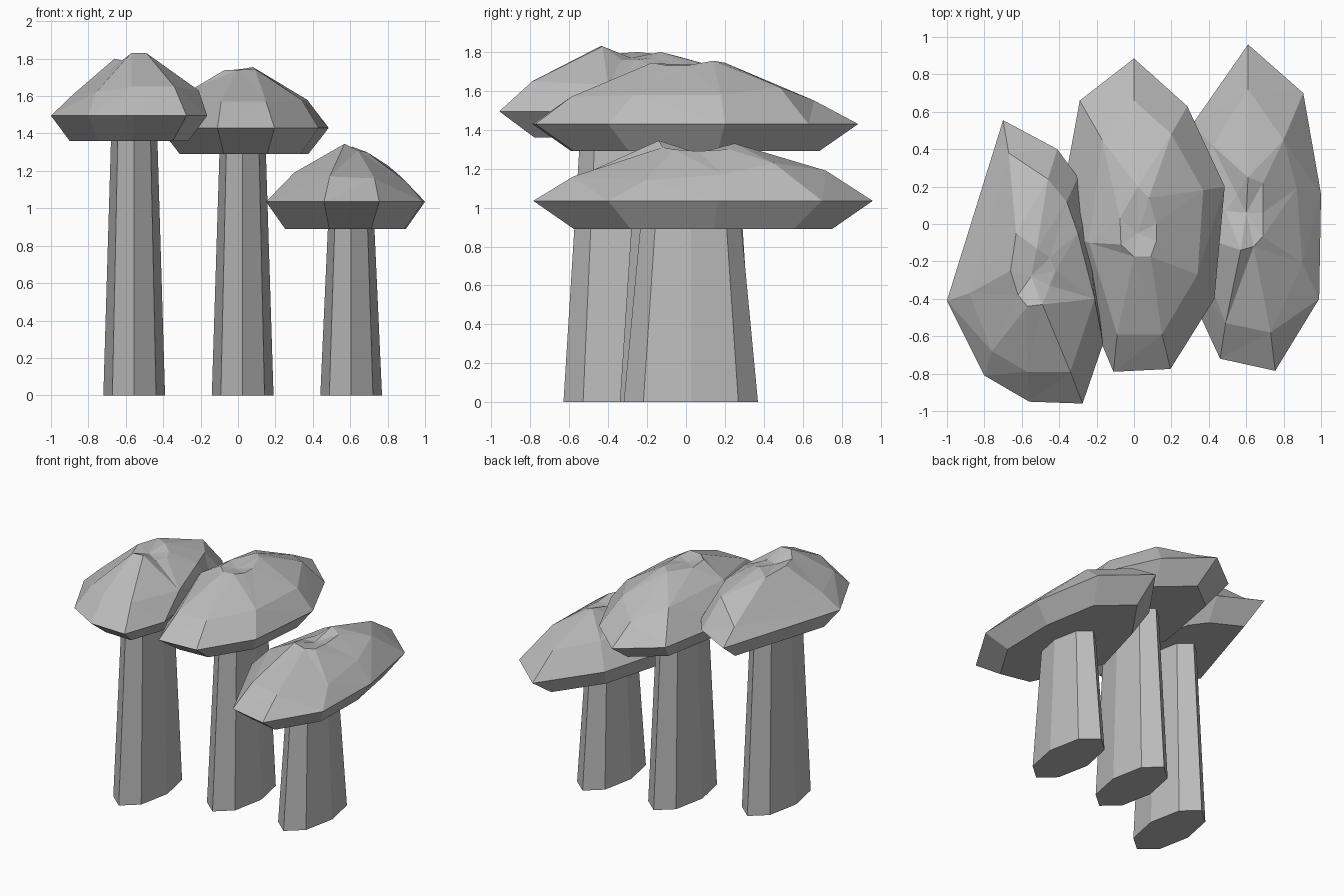
import bpy, bmesh, math

grey = bpy.data.materials.new("stone_grey")
grey.diffuse_color = (0.5, 0.5, 0.5, 1)


def loft(name, rings, tip=None):
    """Skin a stack of equal rings; flat bottom, top closed flat or to a tip."""
    bm = bmesh.new()
    loops = [[bm.verts.new(p) for p in ring] for ring in rings]
    n = len(loops[0])
    for lo, hi in zip(loops, loops[1:]):
        for i in range(n):
            j = (i + 1) % n
            bm.faces.new((lo[i], lo[j], hi[j], hi[i]))
    bm.faces.new(loops[0])
    if tip:
        t = bm.verts.new(tip)
        for i in range(n):
            bm.faces.new((loops[-1][i], loops[-1][(i + 1) % n], t))
        bmesh.ops.triangulate(bm, faces=[f for f in bm.faces if len(f.verts) == 4],
                              quad_method='SHORT_EDGE')
    else:
        bm.faces.new(loops[-1])
    bmesh.ops.recalc_face_normals(bm, faces=bm.faces)
    mesh = bpy.data.meshes.new(name)
    bm.to_mesh(mesh)
    bm.free()
    mesh.materials.append(grey)
    bpy.context.collection.objects.link(bpy.data.objects.new(name, mesh))


def stem(name, x, y, height):
    """Eight-sided tapered oval stem, reaching slightly into the cap."""
    def ring(z, s):
        return [(x + 0.165 * s * math.cos(a), y + 0.345 * s * math.sin(a), z)
                for a in (i * math.pi / 4 for i in range(8))]
    loft(name, [ring(0, 1), ring(height + 0.02, 0.75)])


def cap(name, bottom_z, rim_z, rim, shoulder, crown, tip):
    """Faceted cap: inset flat underside, wide rim, shoulder and dented crown."""
    xs, ys = zip(*rim)
    cx, cy = (min(xs) + max(xs)) / 2, (min(ys) + max(ys)) / 2
    under = [(cx + (x - cx) * 0.76, cy + (y - cy) * 0.76, bottom_z) for x, y in rim]
    loft(name, [under, [(x, y, rim_z) for x, y in rim], shoulder, crown], tip)


# Stems
stem("left_stem", -0.555, -0.285, 1.36)
stem("middle_stem", 0.025, 0.005, 1.29)
stem("right_stem", 0.605, 0.025, 0.89)

# Left cap
cap("left_cap", 1.36, 1.495,
    [(-.70, .555), (-.41, .40), (-.30, .25), (-.25, .03), (-.165, -.64),
     (-.275, -.96), (-.56, -.95), (-.80, -.81), (-1, -.41)],
    [(-.67, .38, 1.58), (-.46, .24, 1.70), (-.36, .12, 1.68), (-.30, -.05, 1.68),
     (-.21, -.40, 1.63), (-.34, -.79, 1.65), (-.57, -.79, 1.65),
     (-.76, -.68, 1.62), (-.88, -.37, 1.61)],
    [(-.63, -.05, 1.78), (-.52, -.13, 1.80), (-.45, -.18, 1.77), (-.42, -.25, 1.76),
     (-.45, -.33, 1.76), (-.49, -.43, 1.83), (-.57, -.44, 1.83),
     (-.62, -.38, 1.79), (-.66, -.25, 1.80)],
    (-.55, -.28, 1.77))

# Middle cap
cap("middle_cap", 1.29, 1.43,
    [(0, .885), (.285, .63), (.485, .20), (.43, -.40),
     (.195, -.775), (-.11, -.79), (-.42, -.05), (-.29, .66)],
    [(0, .66, 1.55), (.20, .48, 1.62), (.37, .18, 1.58), (.34, -.27, 1.58),
     (.15, -.59, 1.57), (-.09, -.59, 1.57), (-.24, -.10, 1.64), (-.17, .45, 1.62)],
    [(.02, .20, 1.745), (.08, .14, 1.755), (.12, 0, 1.73), (.12, -.09, 1.73),
     (.09, -.175, 1.745), (0, -.175, 1.74), (-.07, -.11, 1.74), (-.075, .03, 1.735)],
    (.02, -.05, 1.72))

# Right cap
cap("right_cap", 0.89, 1.035,
    [(.61, .96), (.905, .70), (1, .16), (.99, -.40),
     (.755, -.785), (.46, -.72), (.15, -.05), (.31, .53)],
    [(.61, .72, 1.19), (.80, .45, 1.23), (.87, .19, 1.17), (.90, -.21, 1.14),
     (.73, -.58, 1.16), (.49, -.53, 1.17), (.30, -.05, 1.19), (.42, .42, 1.20)],
    [(.61, .25, 1.33), (.69, .22, 1.30), (.69, .06, 1.29), (.69, -.065, 1.30),
     (.64, -.12, 1.31), (.57, -.14, 1.345), (.49, .07, 1.27), (.55, .16, 1.28)],
    (.60, .06, 1.28))
